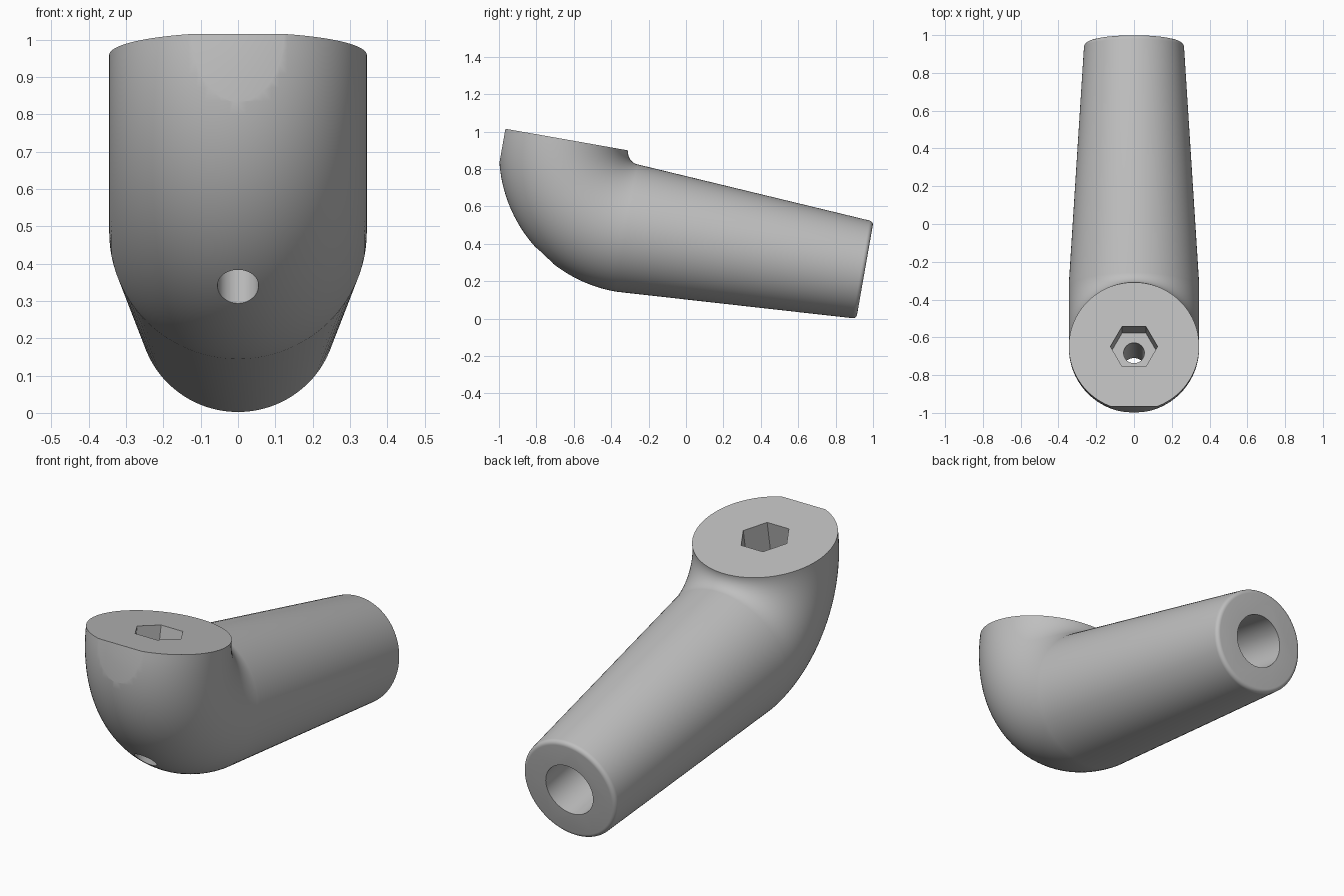
import bpy, bmesh, math
from mathutils import Matrix, Vector

if "Cube" in bpy.data.objects:
    bpy.data.objects.remove(bpy.data.objects["Cube"], do_unlink=True)

SEG = 96
TILT = math.radians(-10)
R_BODY, R_TIP = 0.345, 0.265          # bend radius of section, tip radius
BEND_R, BEND_Y, BEND_Z = 0.41, -0.395, 0.832
AXIS_Z = BEND_Z - BEND_R              # height of the straight tube's axis
TIP_Y = 0.897
HOLE_Y = BEND_Y - BEND_R              # centre of the top face

grey = bpy.data.materials.new("plain grey")
grey.use_nodes = True
colour = (0.52, 0.52, 0.52, 1)
grey.diffuse_color = colour
grey.node_tree.nodes["Principled BSDF"].inputs["Base Color"].default_value = colour


def to_object(bm, name):
    bmesh.ops.recalc_face_normals(bm, faces=bm.faces)
    mesh = bpy.data.meshes.new(name)
    bm.to_mesh(mesh)
    bm.free()
    mesh.materials.append(grey)
    obj = bpy.data.objects.new(name, mesh)
    bpy.context.collection.objects.link(obj)
    return obj


def prism(name, radius, length, centre, sides, along_y=False):
    bm = bmesh.new()
    turn = Matrix.Rotation(math.pi / 2, 4, 'X' if along_y else 'Z')
    # the extra turn puts a corner of the hexagon on each side
    spin = Matrix.Rotation(math.radians(90), 4, 'Z') if not along_y else Matrix()
    bmesh.ops.create_cone(bm, cap_ends=True, segments=sides, radius1=radius,
                          radius2=radius, depth=length,
                          matrix=Matrix.Translation(centre) @ turn @ spin)
    if sides == 6:
        # make sure two corners lie on the x axis
        if max(abs(v.co.x) for v in bm.verts) < radius * 0.99:
            bmesh.ops.rotate(bm, verts=bm.verts, cent=centre,
                             matrix=Matrix.Rotation(math.radians(30), 3, 'Z'))
    return to_object(bm, name)


# Section list along the elbow: centre, radius, direction angle
sections = []
BEND_STEPS = 32
for i in range(BEND_STEPS + 1):
    a = math.pi / 2 * i / BEND_STEPS
    sections.append((BEND_Y - BEND_R * math.cos(a),
                     BEND_Z - BEND_R * math.sin(a), R_BODY, a))

# Tapered tube with a rounded rim
FILLET = 0.022
for i in range(7):
    a = math.pi / 2 * i / 6
    sections.append((TIP_Y - FILLET + FILLET * math.sin(a), AXIS_Z,
                     R_TIP - FILLET + FILLET * math.cos(a), math.pi / 2))

# Loft the sections into one closed body
bm = bmesh.new()
rings = []
for y, z, r, a in sections:
    outward = Vector((0, -math.cos(a), -math.sin(a)))
    ring = []
    for k in range(SEG):
        t = 2 * math.pi * k / SEG
        ring.append(bm.verts.new(Vector((0, y, z)) + outward * r * math.cos(t)
                                 + Vector((r * math.sin(t), 0, 0))))
    rings.append(ring)
for lower, upper in zip(rings, rings[1:]):
    for k in range(SEG):
        n = (k + 1) % SEG
        bm.faces.new((lower[k], lower[n], upper[n], upper[k]))
bm.faces.new(rings[0])
bm.faces.new(rings[-1])
body = to_object(bm, "elbow_tube")

# Cutters: front flat, hexagonal pocket, screw hole, tube bore
bm = bmesh.new()
bmesh.ops.create_cube(bm, size=1, matrix=Matrix.Translation((0, -1.127 - 0.5, 0.7)))
bmesh.ops.scale(bm, verts=bm.verts, vec=(2, 1, 2))
flat = to_object(bm, "front_flat_cutter")
cutters = [
    flat,
    prism("hex_pocket_cutter", 0.125, 0.4, Vector((0, HOLE_Y, BEND_Z)), 6),
    prism("screw_hole_cutter", 0.055, 1.6, Vector((0, HOLE_Y, 0.4)), 48),
    prism("bore_cutter", 0.135, 2.0, Vector((0, TIP_Y, AXIS_Z)), 64, True),
]

bpy.ops.object.select_all(action='DESELECT')
bpy.context.view_layer.objects.active = body
body.select_set(True)
for cutter in cutters:
    cutter.hide_render = True
    mod = body.modifiers.new(cutter.name, 'BOOLEAN')
    mod.operation = 'DIFFERENCE'
    mod.solver = 'EXACT'
    mod.object = cutter
    bpy.ops.object.modifier_apply(modifier=mod.name)
for cutter in cutters:
    bpy.data.objects.remove(cutter, do_unlink=True)

# Tilt the whole part and shade it
body.data.transform(Matrix.Rotation(TILT, 4, 'X'))
bpy.ops.object.shade_smooth_by_angle(angle=math.radians(30))
